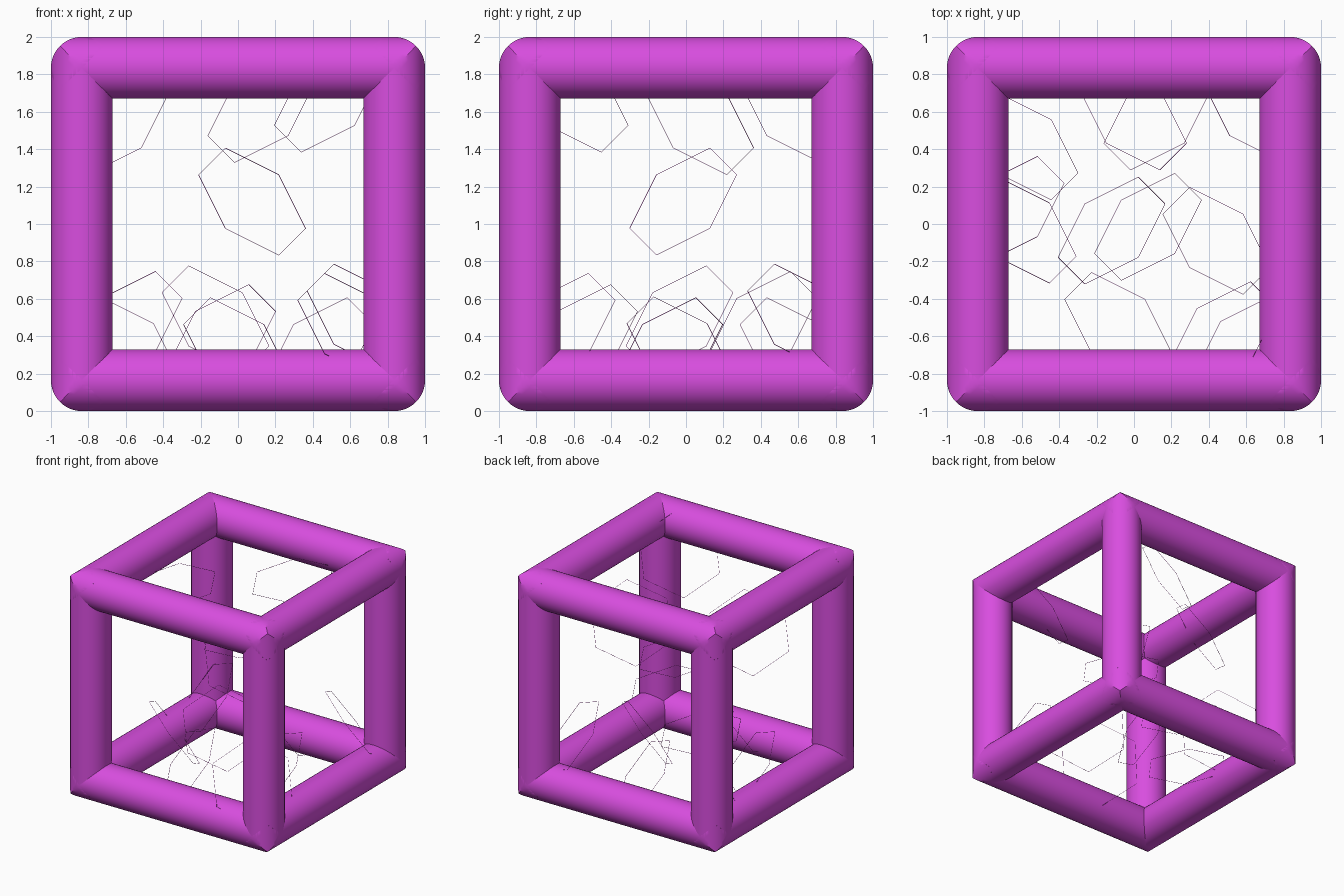
import bpy, bmesh
from math import pi
from mathutils import Matrix, Vector

if "Cube" in bpy.data.objects:
    bpy.data.objects.remove(bpy.data.objects["Cube"])

R = 0.165            # tube radius
H = 1 - R            # distance of tube axes from the middle
MID = Vector((0, 0, 1))

mat = bpy.data.materials.new("magenta")
mat.diffuse_color = (0.69, 0.075, 0.74, 1)
mat.use_nodes = True
mat.node_tree.nodes["Principled BSDF"].inputs["Base Color"].default_value = mat.diffuse_color


def finish(name, bm, angle=0.6):
    bmesh.ops.recalc_face_normals(bm, faces=bm.faces)
    me = bpy.data.meshes.new(name)
    bm.to_mesh(me)
    bm.free()
    ob = bpy.data.objects.new(name, me)
    bpy.context.collection.objects.link(ob)
    me.materials.append(mat)
    bpy.ops.object.select_all(action='DESELECT')
    ob.select_set(True)
    bpy.context.view_layer.objects.active = ob
    bpy.ops.object.shade_smooth_by_angle(angle=angle)
    return ob


# twelve round bars along the cube edges
turns = {"x": Matrix.Rotation(pi / 2, 4, 'Y'),
         "y": Matrix.Rotation(pi / 2, 4, 'X'),
         "z": Matrix.Identity(4)}
for axis, turn in turns.items():
    bm = bmesh.new()
    for a in (-H, H):
        for b in (-H, H):
            pos = {"x": (0, a, b), "y": (a, 0, b), "z": (a, b, 0)}[axis]
            bmesh.ops.create_cone(bm, segments=40, radius1=R, radius2=R, depth=2 * H,
                                  matrix=Matrix.Translation(MID + Vector(pos)) @ turn)
    finish("bars_" + axis, bm)

# corner joints: the solid shared by three crossing round bars
for sx in (-1, 1):
    for sy in (-1, 1):
        for sz in (-1, 1):
            bm = bmesh.new()
            bmesh.ops.create_cube(bm, size=2)
            bmesh.ops.poke(bm, faces=bm.faces)
            bmesh.ops.subdivide_edges(bm, edges=bm.edges, cuts=7, use_grid_fill=True)
            for v in bm.verts:
                x, y, z = v.co
                widest = max(x * x + y * y, y * y + z * z, x * x + z * z) ** 0.5
                v.co = v.co * (R / widest) + MID + H * Vector((sx, sy, sz))
            finish("corner_joint", bm, 0.5)

# thin hexagonal wire loops floating inside: centre, facing signs
loops = [
    ((0.075, -0.015, 1.12), (1, -1, 1)),
    ((0.125, 0.575, 1.615), (-1, 1, 1)),
    ((0.48, -0.595, 1.67), (-1, 1, 1)),
    ((-0.66, 0.075, 1.55), (-1, 1, 1)),
    ((-0.585, 0.415, 0.46), (-1, -1, 1)),
    ((-0.595, -0.03, 0.325), (1, 1, 1)),
    ((-0.12, -0.035, 0.49), (1, -1, 1)),
    ((-0.005, 0.575, 0.32), (1, 1, 1)),
    ((-0.085, -0.545, 0.39), (-1, -1, 1)),
    ((0.605, -0.665, 0.45), (1, -1, 1)),
    ((0.655, 0.615, 0.50), (1, 1, 1)),
    ((0.44, -0.09, 0.32), (-1, -1, 1)),
]
HEX = [(-1, -1, 2), (1, -2, 1), (2, -1, -1), (1, 1, -2), (-1, 2, -1), (-2, 1, 1)]
for centre, sign in loops:
    cu = bpy.data.curves.new("wire_loop", 'CURVE')
    cu.dimensions = '3D'
    cu.bevel_depth = 0.0015
    cu.bevel_resolution = 0
    sp = cu.splines.new('POLY')
    sp.points.add(5)
    sp.use_cyclic_u = True
    for p, h in zip(sp.points, HEX):
        p.co = [c + 0.143 * s * k for c, s, k in zip(centre, sign, h)] + [1]
    cu.materials.append(mat)
    bpy.context.collection.objects.link(bpy.data.objects.new("wire_loop", cu))
